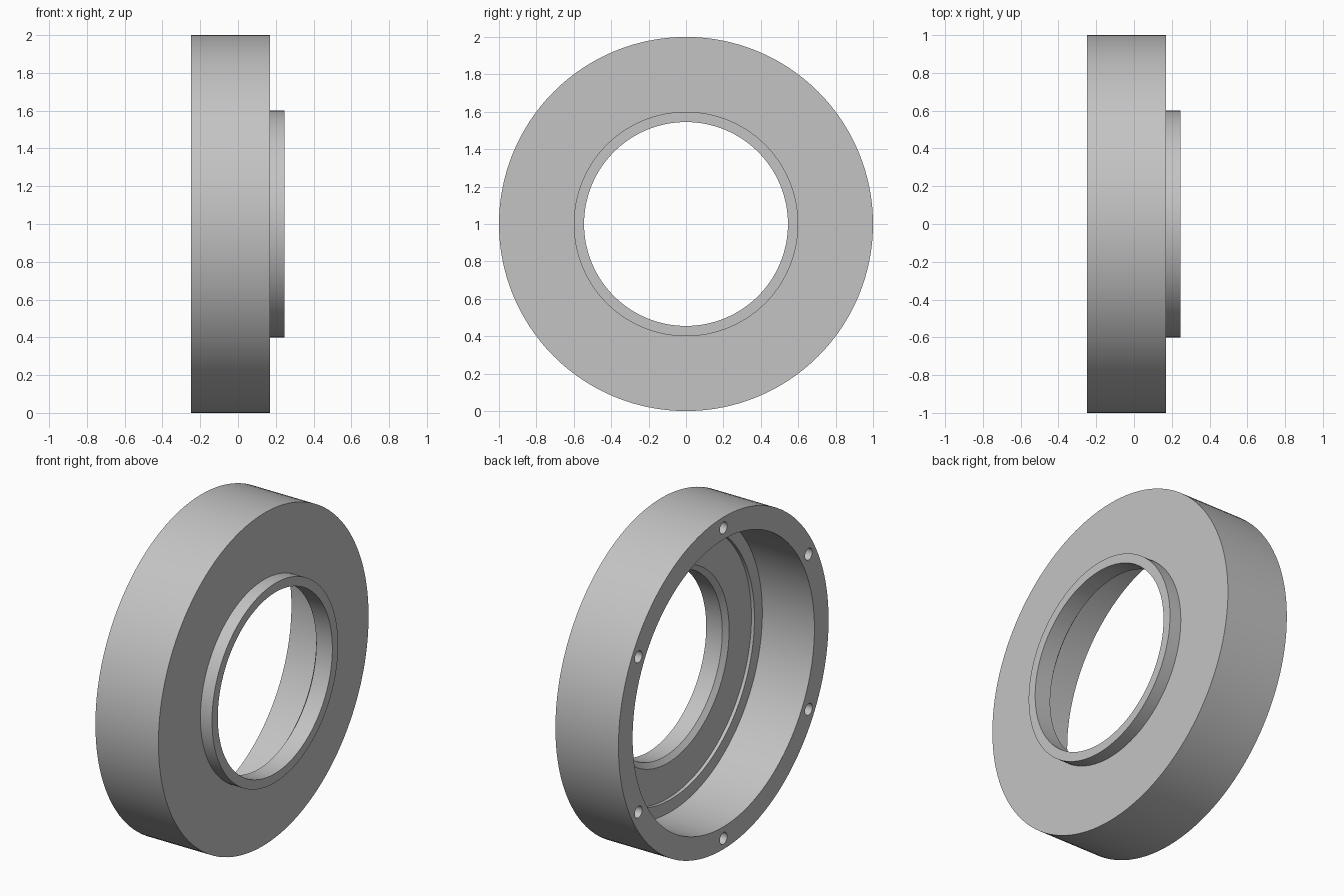
import bpy
import bmesh
from math import pi, sin, cos, radians
from mathutils import Matrix, Vector

if "Cube" in bpy.data.objects:
    bpy.data.objects.remove(bpy.data.objects["Cube"], do_unlink=True)

CENTRE = Vector((0, 0, 1))
SEGMENTS = 128

# Single plain metal colour
metal = bpy.data.materials.new("grey metal")
metal.use_nodes = True
colour = (0.55, 0.55, 0.55, 1)
metal.diffuse_color = colour
metal.node_tree.nodes["Principled BSDF"].inputs["Base Color"].default_value = colour


def add_object(name, bm):
    bmesh.ops.recalc_face_normals(bm, faces=bm.faces)
    mesh = bpy.data.meshes.new(name)
    bm.to_mesh(mesh)
    bm.free()
    mesh.materials.append(metal)
    obj = bpy.data.objects.new(name, mesh)
    bpy.context.collection.objects.link(obj)
    return obj


# Flanged housing: closed (x, radius) section revolved about the x axis
section = [
    (-0.25, 0.865), (-0.25, 1.0), (0.17, 1.0),    # rim
    (0.17, 0.60), (0.247, 0.60), (0.247, 0.545),  # raised collar
    (0.14, 0.545), (0.117, 0.577),                # bore and its chamfer
    (0.117, 0.79), (0.097, 0.79), (0.097, 0.865), # stepped floor
]
bm = bmesh.new()
verts = [bm.verts.new(CENTRE + Vector((x, 0, r))) for x, r in section]
edges = [bm.edges.new((v, verts[i - 1])) for i, v in enumerate(verts)]
bmesh.ops.spin(bm, geom=verts + edges, cent=CENTRE, axis=(1, 0, 0),
               angle=2 * pi, steps=SEGMENTS, use_merge=True)
bmesh.ops.remove_doubles(bm, verts=bm.verts, dist=0.0001)
housing = add_object("flanged_housing", bm)

# Six blind screw holes in the open rim
HOLE_RADIUS, HOLE_DEPTH, HOLE_CIRCLE = 0.035, 0.2, 0.935
bm = bmesh.new()
for k in range(6):
    a = radians(30 + 60 * k)
    place = Matrix.Translation(
        CENTRE + Vector((-0.25, HOLE_CIRCLE * cos(a), HOLE_CIRCLE * sin(a))))
    bmesh.ops.create_cone(bm, cap_ends=True, segments=32, radius1=HOLE_RADIUS,
                          radius2=HOLE_RADIUS, depth=2 * HOLE_DEPTH,
                          matrix=place @ Matrix.Rotation(pi / 2, 4, "Y"))
cutter = add_object("screw_hole_cutter", bm)
cutter.hide_render = True

cut = housing.modifiers.new("screw holes", "BOOLEAN")
cut.operation = "DIFFERENCE"
cut.solver = "EXACT"
cut.object = cutter

bpy.ops.object.select_all(action="DESELECT")
housing.select_set(True)
bpy.context.view_layer.objects.active = housing
bpy.ops.object.modifier_apply(modifier=cut.name)
bpy.data.objects.remove(cutter, do_unlink=True)
bpy.ops.object.shade_smooth_by_angle(angle=radians(30))
